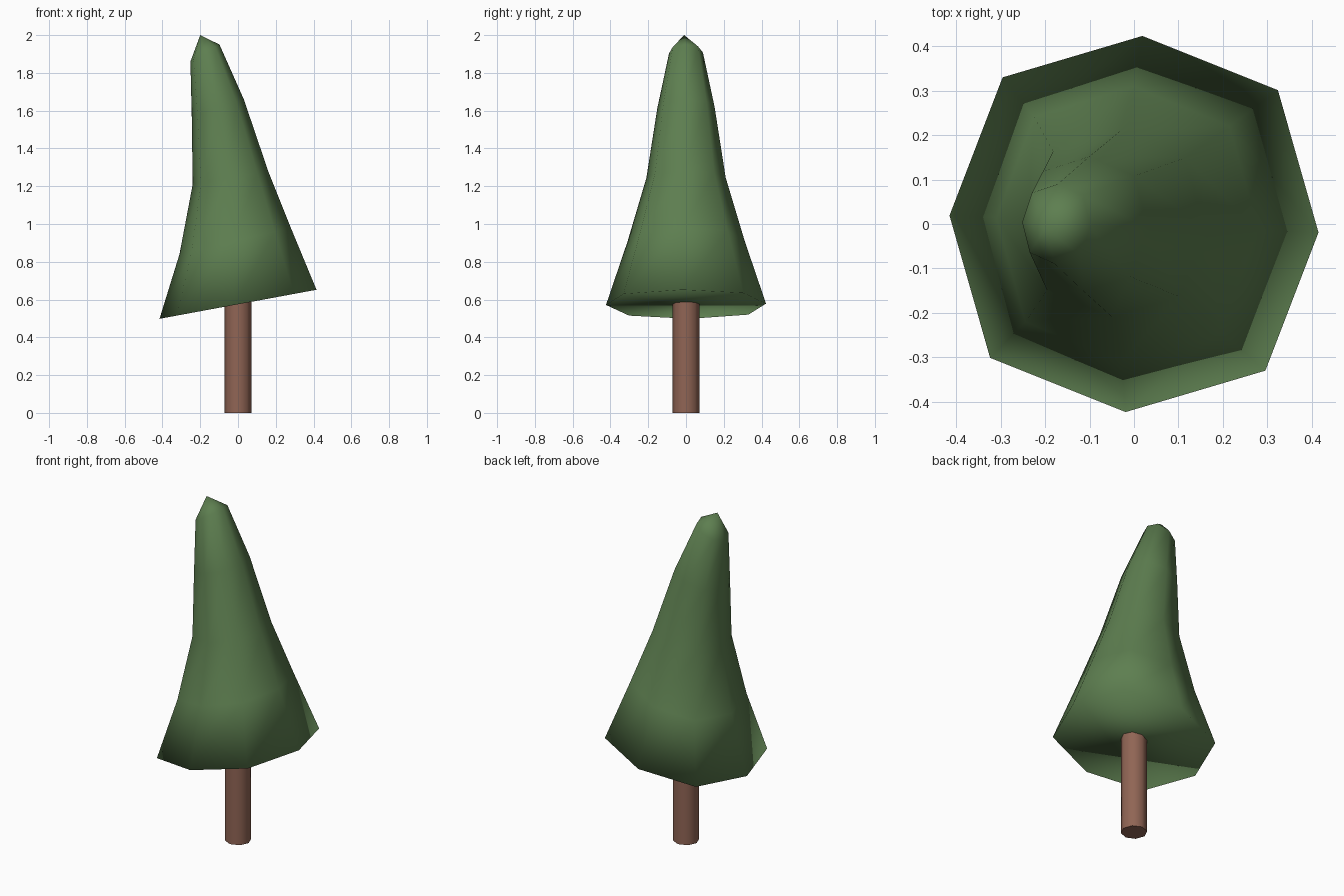
import bpy, bmesh, math

if "Cube" in bpy.data.objects:
    bpy.data.objects.remove(bpy.data.objects["Cube"])


def finish(name, bm, color):
    bmesh.ops.recalc_face_normals(bm, faces=bm.faces)
    for f in bm.faces:
        f.smooth = True
    mesh = bpy.data.meshes.new(name)
    bm.to_mesh(mesh)
    bm.free()
    obj = bpy.data.objects.new(name, mesh)
    bpy.context.collection.objects.link(obj)
    mat = bpy.data.materials.new(name + "_color")
    mat.diffuse_color = (*color, 1)
    mat.use_nodes = True
    mat.node_tree.nodes["Principled BSDF"].inputs["Base Color"].default_value = mat.diffuse_color
    mesh.materials.append(mat)
    return obj


def loft(rings, apex=None, twist=-2.6, square=1.0):
    """Skin eight-sided rings (centre x, centre z, x radius, y radius, x tilt)."""
    bm = bmesh.new()
    loops = []
    for cx, cz, rx, ry, tilt in rings:
        loop = []
        for i in range(8):
            a = math.radians(45 * i + twist)
            s = square if i % 2 else 1.0
            c = math.cos(a) * s
            loop.append(bm.verts.new((cx + rx * c, ry * math.sin(a) * s, cz + tilt * c)))
        loops.append(loop)
    for lo, hi in zip(loops, loops[1:]):
        for i in range(8):
            j = (i + 1) % 8
            bm.faces.new((lo[i], lo[j], hi[j], hi[i]))
    bm.faces.new(loops[0][::-1])
    top = loops[-1]
    if apex:
        tip = bm.verts.new(apex)
        for i in range(8):
            bm.faces.new((top[i], top[(i + 1) % 8], tip))
    else:
        bm.faces.new(top)
    return bm


# Leaning foliage cone with a tilted flat underside
foliage = loft([
    (0.0, 0.575, 0.416, 0.424, 0.077),
    (-0.015, 0.91, 0.295, 0.31, 0.07),
    (-0.04, 1.245, 0.20, 0.21, 0.035),
    (-0.107, 1.615, 0.138, 0.152, 0.045),
    (-0.175, 1.905, 0.077, 0.09, 0.045),
], apex=(-0.20, -0.01, 2.0), square=1.055)
finish("foliage", foliage, (0.11, 0.21, 0.08))

# Straight octagonal trunk, its top hidden just inside the foliage
trunk = finish("trunk", loft([
    (0, 0, 0.072, 0.072, 0),
    (0, 0.59, 0.072, 0.072, 0),
]), (0.28, 0.13, 0.09))
bpy.context.view_layer.objects.active = trunk
trunk.select_set(True)
bpy.ops.object.shade_smooth_by_angle(angle=math.radians(60))
